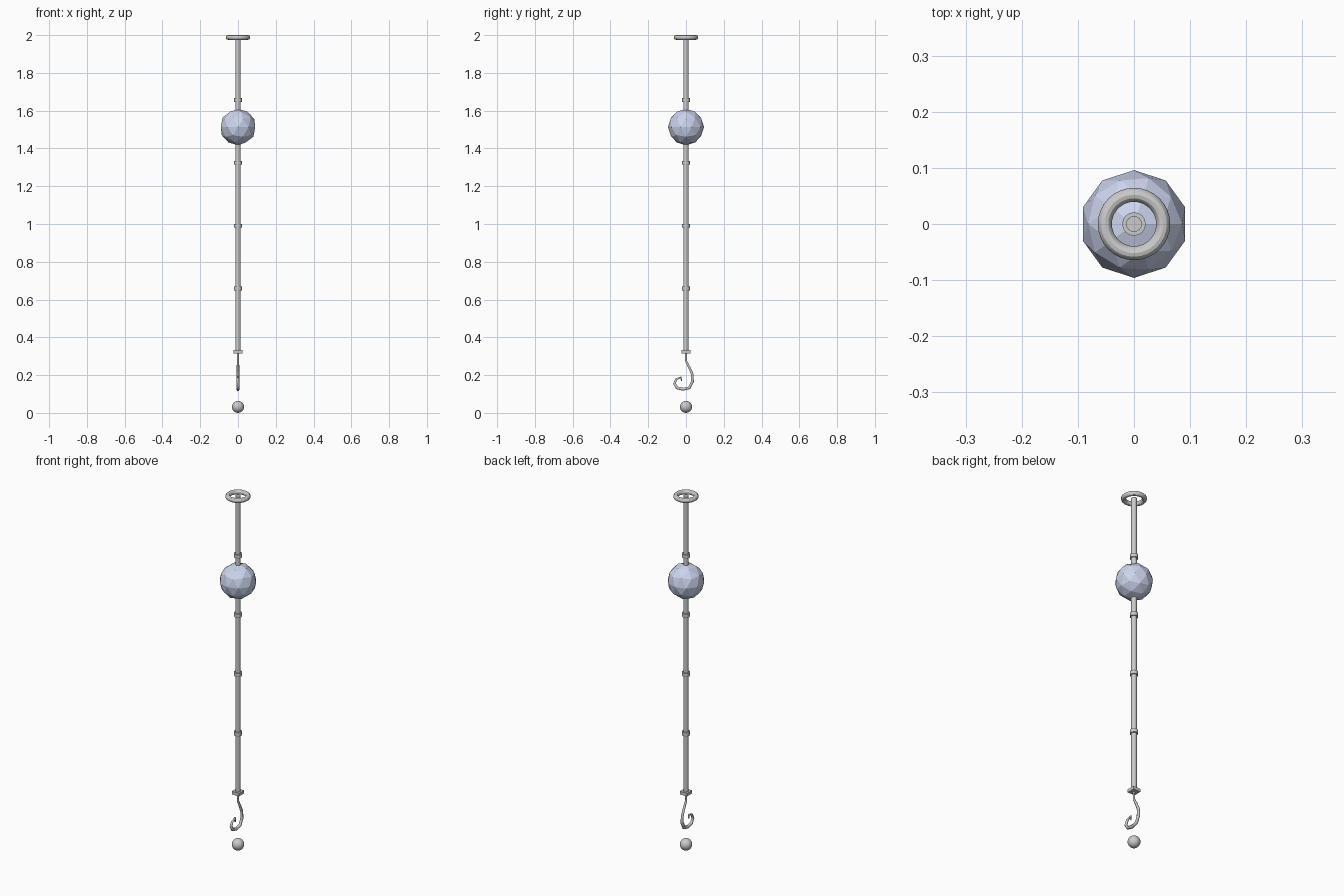
import bpy
from mathutils import Vector

if "Cube" in bpy.data.objects:
    bpy.data.objects.remove(bpy.data.objects["Cube"])


def smooth(obj):
    bpy.ops.object.select_all(action='DESELECT')
    obj.select_set(True)
    bpy.context.view_layer.objects.active = obj
    bpy.ops.object.shade_smooth_by_angle()


def cylinder(name, radius, z0, z1, sides=16):
    bpy.ops.mesh.primitive_cylinder_add(vertices=sides, radius=radius, depth=z1 - z0,
                                        location=(0, 0, (z0 + z1) / 2))
    obj = bpy.context.object
    obj.name = name
    smooth(obj)
    return obj


# Long rod with evenly spaced collars
cylinder("rod", 0.014, 0.325, 1.99)
for i in range(4):
    z = 0.658 + i * 0.333
    cylinder(f"collar_{i + 1}", 0.021, z - 0.01, z + 0.01)

# Ring around the top end
bpy.ops.mesh.primitive_torus_add(major_radius=0.052, minor_radius=0.0125,
                                 major_segments=32, minor_segments=12,
                                 location=(0, 0, 1.9875))
ring = bpy.context.object
ring.name = "top_ring"
smooth(ring)

# Faceted float
bpy.ops.mesh.primitive_ico_sphere_add(subdivisions=2, radius=0.096, location=(0, 0, 1.513))
ball = bpy.context.object
ball.name = "float"
mat = bpy.data.materials.new("pale_blue")
mat.diffuse_color = (0.6, 0.66, 0.85, 1)
mat.use_nodes = True
mat.node_tree.nodes["Principled BSDF"].inputs["Base Color"].default_value = mat.diffuse_color
ball.data.materials.append(mat)

# Square plate under the rod
bpy.ops.mesh.primitive_cube_add(size=1, location=(0, 0, 0.324))
plate = bpy.context.object
plate.name = "hook_plate"
plate.scale = (0.045, 0.045, 0.017)

# Hook: (y, z, thickness) along its bend, with a short barb at the tip
path = [(0, 0.325, 0.006), (0, 0.275, 0.006), (0.018, 0.24, 0.007), (0.033, 0.205, 0.008),
        (0.034, 0.165, 0.009), (0.018, 0.133, 0.009), (-0.015, 0.125, 0.009),
        (-0.048, 0.133, 0.009), (-0.061, 0.155, 0.008), (-0.052, 0.178, 0.007),
        (-0.026, 0.189, 0.006), (-0.024, 0.168, 0.003)]
curve = bpy.data.curves.new("hook", 'CURVE')
curve.dimensions = '3D'
curve.bevel_depth = 1.0
curve.bevel_resolution = 1
curve.use_fill_caps = True
spline = curve.splines.new('POLY')
spline.points.add(len(path) - 1)
for point, (y, z, r) in zip(spline.points, path):
    point.co = (0, y, z, 1)
    point.radius = r
hook = bpy.data.objects.new("hook", curve)
bpy.context.collection.objects.link(hook)

# Small round weight at the bottom
bpy.ops.mesh.primitive_uv_sphere_add(segments=24, ring_count=12, radius=0.032,
                                     location=(0, 0, 0.032))
weight = bpy.context.object
weight.name = "bottom_weight"
smooth(weight)
